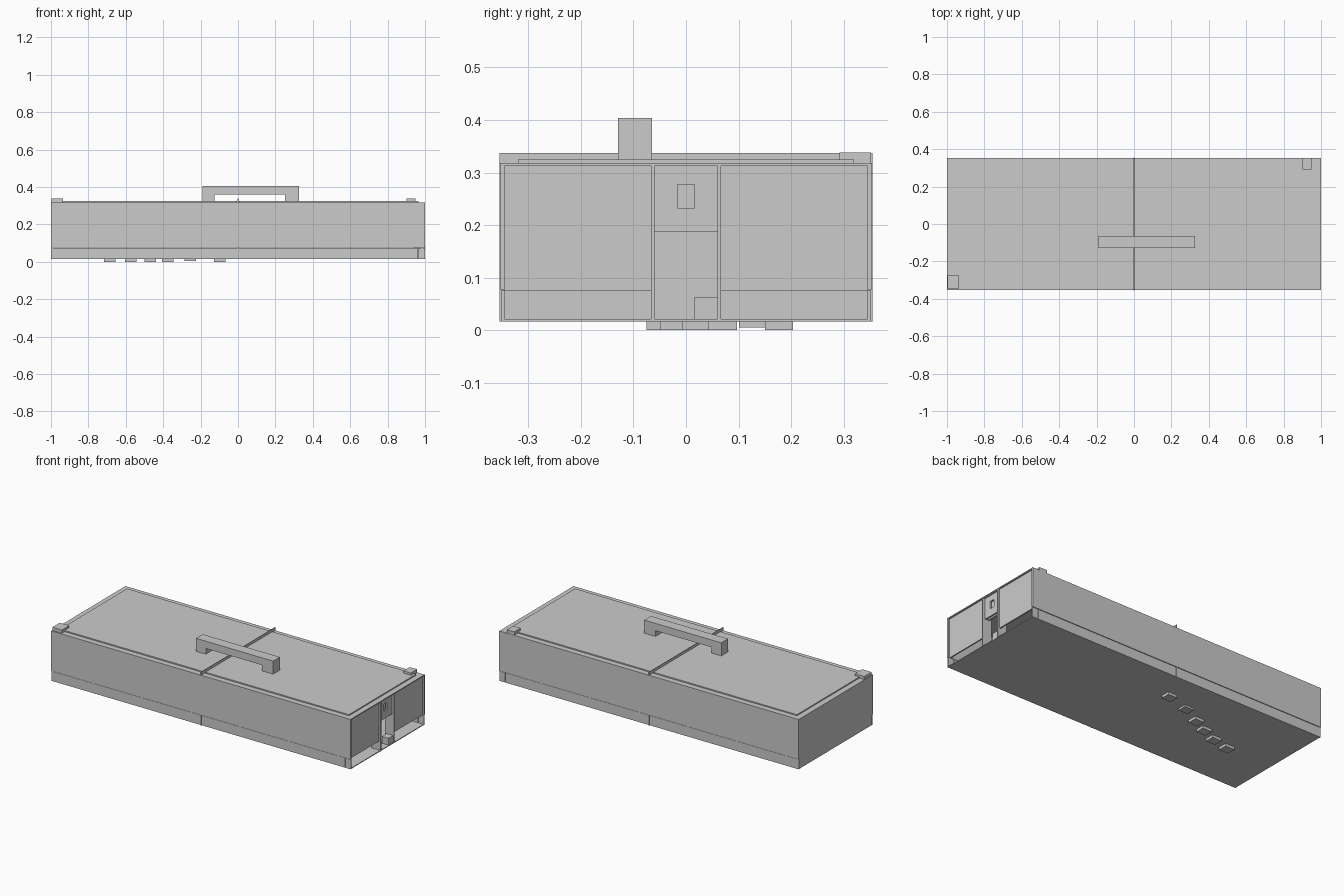
import bpy, bmesh

if "Cube" in bpy.data.objects:
    bpy.data.objects.remove(bpy.data.objects["Cube"])


def box(name, x, y, z):
    """Axis-aligned box from (min, max) pairs."""
    bm = bmesh.new()
    bmesh.ops.create_cube(bm, size=1)
    for v in bm.verts:
        for i, r in enumerate((x, y, z)):
            v.co[i] = (r[0] + r[1]) / 2 + v.co[i] * (r[1] - r[0])
    me = bpy.data.meshes.new(name)
    bm.to_mesh(me)
    bm.free()
    ob = bpy.data.objects.new(name, me)
    bpy.context.collection.objects.link(ob)
    return ob


def extrude_xz(name, pts, y0, y1):
    """Closed x/z profile extruded along y."""
    bm = bmesh.new()
    face = bm.faces.new([bm.verts.new((x, y0, z)) for x, z in pts])
    ext = bmesh.ops.extrude_face_region(bm, geom=[face])
    for v in ext["geom"]:
        if isinstance(v, bmesh.types.BMVert):
            v.co.y = y1
    bmesh.ops.recalc_face_normals(bm, faces=bm.faces)
    me = bpy.data.meshes.new(name)
    bm.to_mesh(me)
    bm.free()
    ob = bpy.data.objects.new(name, me)
    bpy.context.collection.objects.link(ob)
    return ob


Y, Z0, Z1, SPLIT = 0.352, 0.016, 0.318, 0.075

# Hollow case shell: floor, roof, closed left end
box("floor", (-0.998, 0.998), (-Y, Y), (Z0, 0.021))
box("roof", (-0.999, 0.999), (-Y, Y), (Z1 - 0.006, Z1))
box("left_end_upper", (-1, -0.99), (-Y, Y), (SPLIT + 0.002, Z1))
box("left_end_lower", (-0.998, -0.99), (-Y, Y), (Z0, SPLIT + 0.002))

# Long walls with a slightly inset base strip, end panels and ribs
for s, side in ((-1, "front"), (1, "back")):
    def ys(a, b):
        return tuple(sorted((s * a, s * b)))
    box(side + "_wall", (-1, 1), ys(0.345, 0.354), (SPLIT + 0.002, Z1))
    for x0, x1, part in ((-1, -0.002, "left"), (0.002, 0.96, "right"), (0.963, 1, "corner")):
        box(f"{side}_{part}_base_strip", (x0, x1), ys(0.345, 0.352), (Z0, SPLIT))
    box(side + "_end_panel", (0.982, 0.99), ys(0.065, 0.346), (SPLIT, Z1 - 0.003))
    box(side + "_end_rib", (0.94, 1), ys(0.06, 0.067), (Z0, Z1))

# Middle of the right end: upper plate around a small slot, open below
box("plate_top", (0.975, 0.985), (-0.06, 0.06), (0.277, Z1))
box("plate_bottom", (0.975, 0.985), (-0.06, 0.06), (0.187, 0.232))
for s, side in ((-1, "front"), (1, "back")):
    box("plate_" + side, (0.975, 0.985), tuple(sorted((s * 0.016, s * 0.06))), (0.232, 0.277))
box("slot_back", (0.955, 0.965), (-0.06, 0.06), (0.187, Z1))
box("inner_block", (0.95, 0.995), (0.015, 0.06), (0.021, 0.062))

# Raised top panels and the thin divider between the halves
box("top_panel_left", (-0.965, -0.006), (-0.32, 0.32), (Z1, 0.325))
box("top_panel_right", (0.006, 0.965), (-0.32, 0.32), (Z1, 0.325))
box("divider", (-0.002, 0.002), (-0.355, 0.355), (Z0, 0.337))

# Corner clips
box("front_clip", (-0.998, -0.935), (-0.345, -0.275), (Z1, 0.337))
box("back_clip", (0.9, 0.95), (0.292, 0.352), (Z1, 0.338))

# Carry handle
extrude_xz("handle", [(-0.19, Z1), (-0.19, 0.404), (0.325, 0.404), (0.325, Z1),
                      (0.25, Z1), (0.25, 0.36), (-0.125, 0.36), (-0.125, Z1)],
           -0.129, -0.065)

# Row of small feet
feet = [(-0.098, 0.177, 0), (-0.255, 0.128, 0.005), (-0.375, 0.07, 0),
        (-0.47, 0.02, 0), (-0.573, -0.022, 0), (-0.685, -0.048, 0)]
for i, (x, y, z) in enumerate(feet):
    box(f"foot_{i + 1}", (x - 0.031, x + 0.031), (y - 0.027, y + 0.027), (z, Z0 + 0.001))
